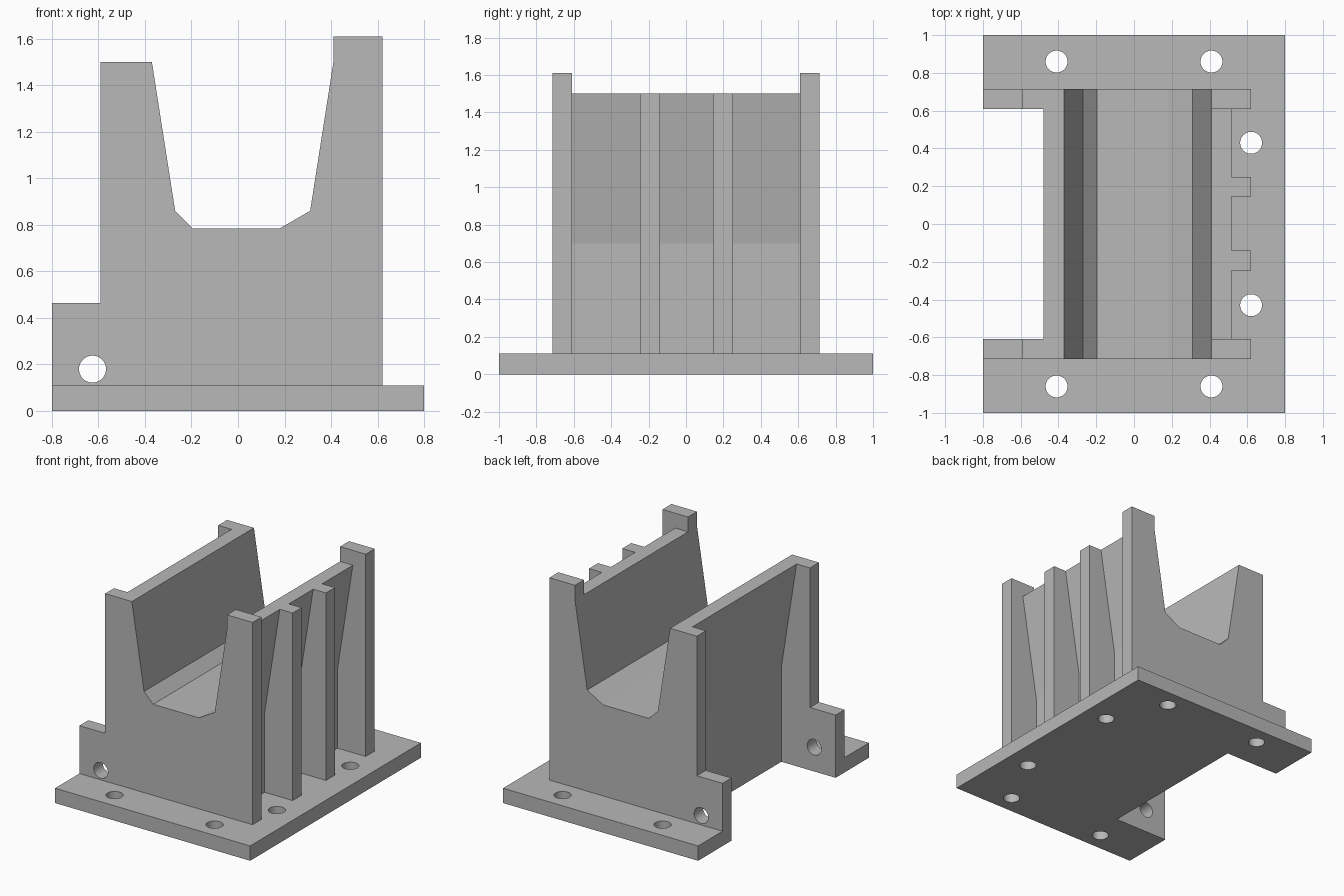
import bpy
import bmesh
from mathutils import Matrix

cube = bpy.data.objects.get("Cube")
if cube:
    bpy.data.objects.remove(cube, do_unlink=True)

grey = bpy.data.materials.new("plain grey")
grey.use_nodes = True
colour = (0.48, 0.48, 0.48, 1)
grey.diffuse_color = colour
grey.node_tree.nodes["Principled BSDF"].inputs["Base Color"].default_value = colour


def prism(name, points, low, high, axis):
    """Extrude a profile: (x, z) along y, or (x, y) along z."""
    bm = bmesh.new()
    verts = [bm.verts.new((a, low, b) if axis == "y" else (a, b, low)) for a, b in points]
    face = bm.faces.new(verts)
    moved = bmesh.ops.extrude_face_region(bm, geom=[face])["geom"]
    depth = high - low
    bmesh.ops.translate(bm, verts=[v for v in moved if isinstance(v, bmesh.types.BMVert)],
                        vec=(0, depth, 0) if axis == "y" else (0, 0, depth))
    bmesh.ops.recalc_face_normals(bm, faces=bm.faces)
    mesh = bpy.data.meshes.new(name)
    bm.to_mesh(mesh)
    bm.free()
    mesh.materials.append(grey)
    obj = bpy.data.objects.new(name, mesh)
    bpy.context.collection.objects.link(obj)
    return obj


def drill(target, name, centre, radius, axis):
    """Cut a round hole through a part."""
    bm = bmesh.new()
    bmesh.ops.create_cone(bm, cap_ends=True, segments=40, radius1=radius, radius2=radius, depth=0.4)
    if axis == "y":
        bmesh.ops.rotate(bm, verts=bm.verts, matrix=Matrix.Rotation(1.5707963, 3, "X"))
    bmesh.ops.translate(bm, verts=bm.verts, vec=centre)
    mesh = bpy.data.meshes.new(name)
    bm.to_mesh(mesh)
    bm.free()
    mesh.materials.append(grey)
    cutter = bpy.data.objects.new(name, mesh)
    bpy.context.collection.objects.link(cutter)
    cutter.hide_render = True
    cutter.hide_viewport = True
    cutter.display_type = "WIRE"
    mod = target.modifiers.new(name, "BOOLEAN")
    mod.operation = "DIFFERENCE"
    mod.solver = "EXACT"
    mod.object = cutter


base_top = 0.11
wall_in, wall_out = 0.61, 0.715
left_foot, right_foot, kink = -0.355, 0.39, 0.70

# Trough shape shared by the core and the end walls, from right to left
trough = [(0.41, 1.5), (0.31, 0.86), (0.18, 0.785), (-0.195, 0.785), (-0.27, 0.86), (-0.37, 1.5)]

# Base plate with a notch on one side and six bolt holes
base = prism("base_plate", [(-0.8, -1), (0.8, -1), (0.8, 1), (-0.8, 1),
                            (-0.8, wall_in), (left_foot, wall_in),
                            (left_foot, -wall_in), (-0.8, -wall_in)], 0, base_top, "z")
for x, y in [(-0.41, 0.86), (0.41, 0.86), (0.62, 0.43)]:
    for side in (-1, 1):
        drill(base, "bolt_hole_cutter", (x, side * y, 0.05), 0.058, "z")

# Trough body with leaning side walls
prism("trough_body", [(left_foot, base_top), (right_foot, base_top), (right_foot, kink),
                      (0.515, 1.5)] + trough + [(-0.48, 1.5), (left_foot, kink)],
      -wall_in, wall_in, "y")

# End walls with a tall post, a low step and a cross hole
end_profile = [(-0.8, base_top), (0.62, base_top), (0.62, 1.61), (0.41, 1.61)] + trough + [
    (-0.59, 1.5), (-0.59, 0.465), (-0.8, 0.465)]
for name, low in (("front_end_wall", -wall_out), ("back_end_wall", wall_in)):
    wall = prism(name, end_profile, low, low + wall_out - wall_in, "y")
    drill(wall, "cross_hole_cutter", (-0.625, low + 0.05, 0.18), 0.058, "y")

# Stiffening ribs on the outside of the right-hand wall
rib_profile = [(right_foot, base_top), (0.62, base_top), (0.62, 1.5), (0.515, 1.5), (right_foot, kink)]
for name, low in (("front_rib", -0.245), ("back_rib", 0.145)):
    prism(name, rib_profile, low, low + 0.105, "y")
